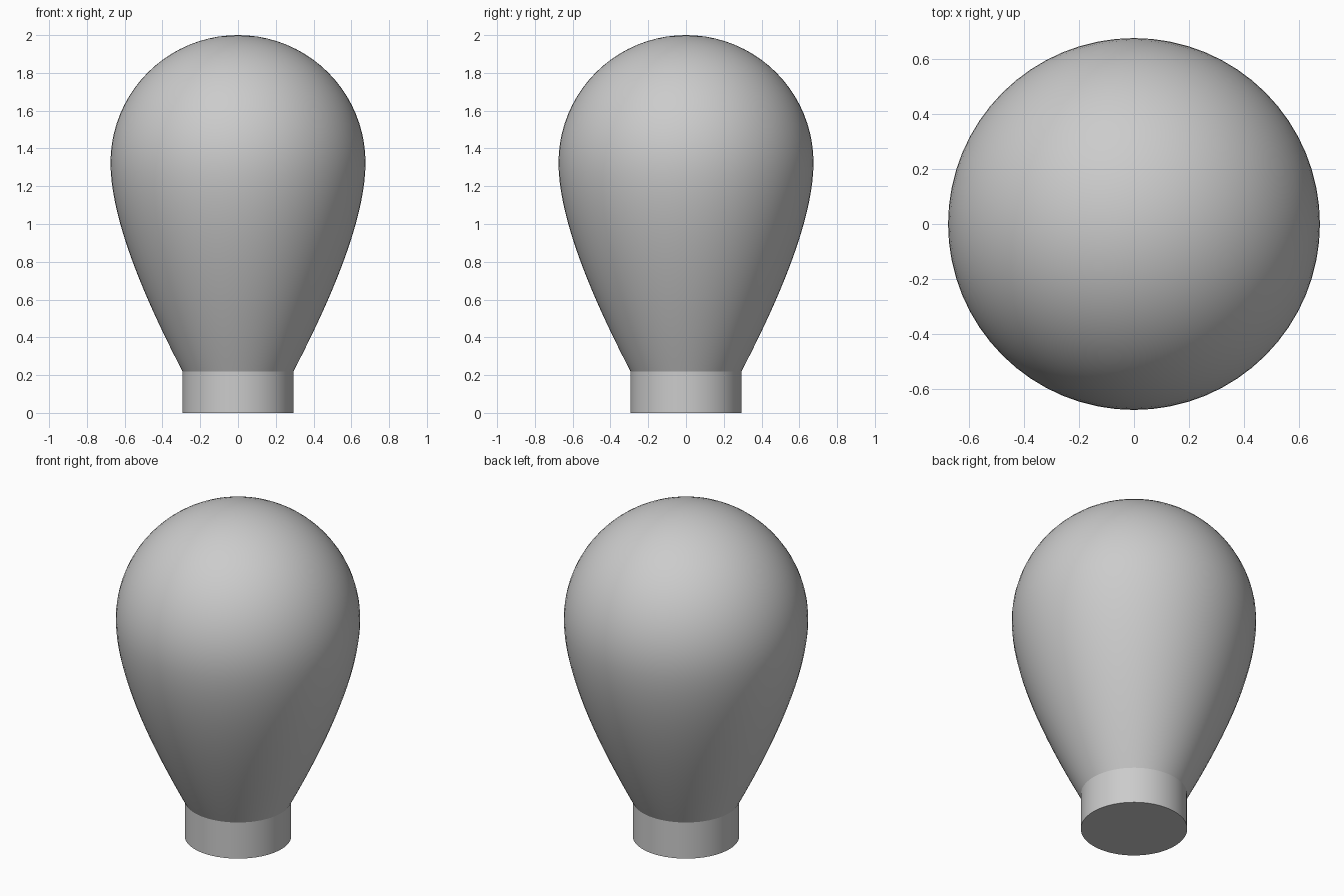
import bpy, bmesh
from math import sin, cos, pi

if "Cube" in bpy.data.objects:
    bpy.data.objects.remove(bpy.data.objects["Cube"])

SEGMENTS = 64


def lathe(name, profile):
    """Revolve a (radius, height) profile around the z axis."""
    bm = bmesh.new()
    verts = [bm.verts.new((r, 0, z)) for r, z in profile]
    edges = [bm.edges.new(pair) for pair in zip(verts, verts[1:])]
    bmesh.ops.spin(bm, geom=verts + edges, cent=(0, 0, 0), axis=(0, 0, 1),
                   angle=2 * pi, steps=SEGMENTS)
    bmesh.ops.remove_doubles(bm, verts=bm.verts, dist=1e-5)
    bmesh.ops.recalc_face_normals(bm, faces=bm.faces)
    mesh = bpy.data.meshes.new(name)
    bm.to_mesh(mesh)
    bm.free()
    obj = bpy.data.objects.new(name, mesh)
    bpy.context.collection.objects.link(obj)
    bpy.ops.object.select_all(action='DESELECT')
    obj.select_set(True)
    bpy.context.view_layer.objects.active = obj
    bpy.ops.object.shade_smooth_by_angle()
    return obj


def bezier(a, b, c, d, t):
    s = 1 - t
    return tuple(s**3 * p + 3 * s * s * t * q + 3 * s * t * t * u + t**3 * v
                 for p, q, u, v in zip(a, b, c, d))


# Bulb: tapered lower curve that runs into a hemispherical dome
R, Z, NECK_R, NECK_Z = 0.675, 1.325, 0.294, 0.22
taper = [bezier((NECK_R, NECK_Z), (0.46, 0.54), (R, 1.0), (R, Z), i / 20)
         for i in range(20)]
dome = [(R * cos(pi / 2 * i / 20), Z + R * sin(pi / 2 * i / 20)) for i in range(20)]
lathe("bulb", [(0, NECK_Z)] + taper + dome + [(0, Z + R)])

# Short cylindrical base, set just into the underside of the bulb
lathe("base", [(0, 0), (NECK_R, 0), (NECK_R, NECK_Z), (0, NECK_Z + 0.01)])
